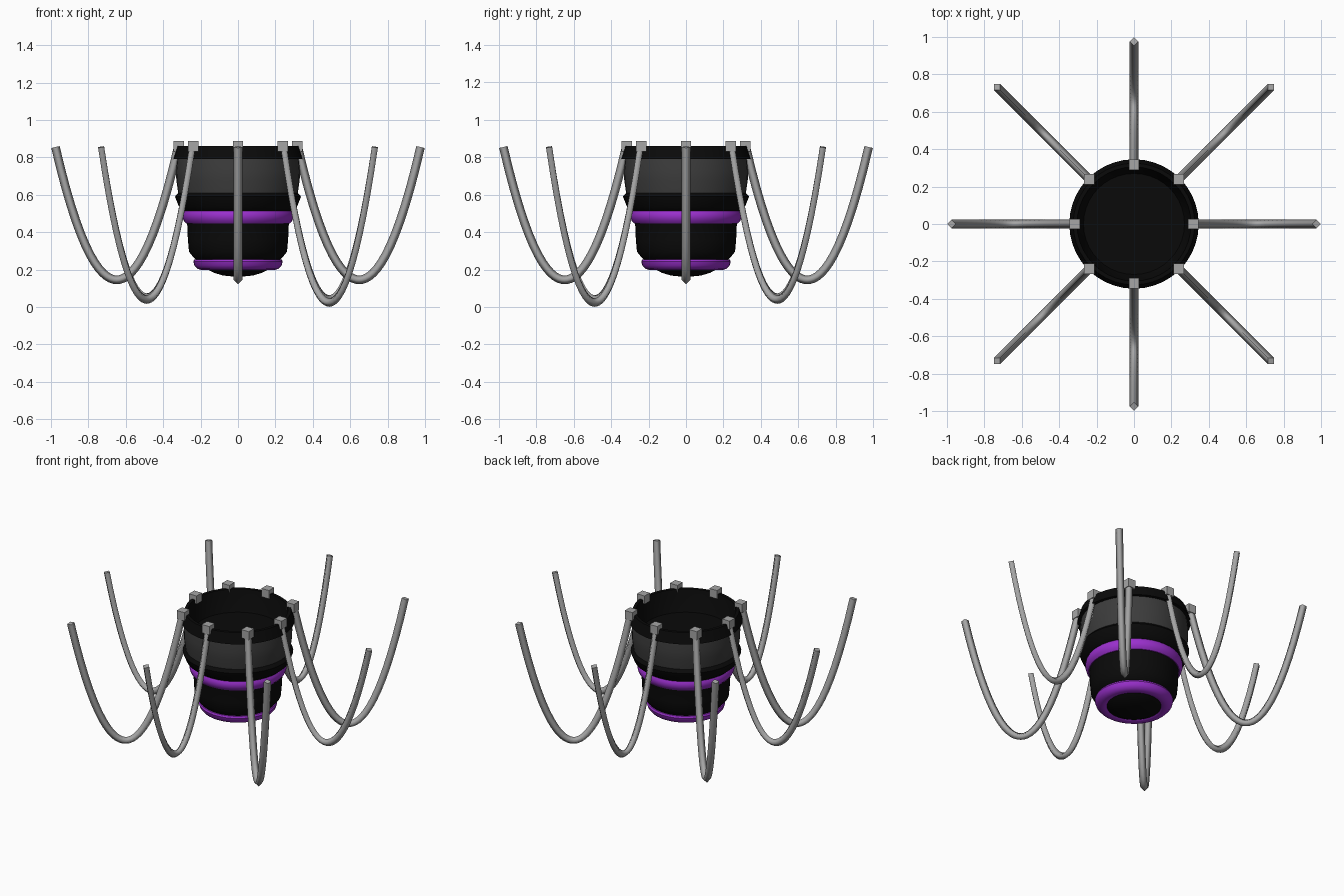
import bpy, bmesh, math
from mathutils import Vector

if "Cube" in bpy.data.objects:
    bpy.data.objects.remove(bpy.data.objects["Cube"])


def material(name, rgb):
    m = bpy.data.materials.new(name)
    m.diffuse_color = (*rgb, 1)
    m.use_nodes = True
    m.node_tree.nodes["Principled BSDF"].inputs["Base Color"].default_value = m.diffuse_color
    return m


BLACK = material("black", (0.003, 0.003, 0.003))
CHARCOAL = material("charcoal", (0.045, 0.045, 0.045))
PURPLE = material("purple", (0.33, 0.03, 0.62))
GREY = material("grey", (0.38, 0.38, 0.38))


def finish(bm, name, mats):
    bmesh.ops.recalc_face_normals(bm, faces=bm.faces)
    me = bpy.data.meshes.new(name)
    bm.to_mesh(me)
    bm.free()
    for m in mats:
        me.materials.append(m)
    ob = bpy.data.objects.new(name, me)
    bpy.context.collection.objects.link(ob)
    return ob


def lathe(name, profile, mats, closed=False, seg=40, rule=None):
    """Spin an (r, z) profile round the z axis."""
    bm = bmesh.new()
    rings = [[bm.verts.new((r * math.cos(2 * math.pi * i / seg),
                            r * math.sin(2 * math.pi * i / seg), z))
              for i in range(seg)] for r, z in profile]
    pairs = list(zip(rings, rings[1:]))
    if closed:
        pairs.append((rings[-1], rings[0]))
    for k, (a, b) in enumerate(pairs):
        for i in range(seg):
            j = (i + 1) % seg
            f = bm.faces.new((a[i], a[j], b[j], b[i]))
            f.material_index = rule(k) if rule else 0
    bmesh.ops.remove_doubles(bm, verts=bm.verts, dist=1e-5)
    ob = finish(bm, name, mats)
    bpy.context.view_layer.objects.active = ob
    ob.select_set(True)
    bpy.ops.object.shade_smooth_by_angle(angle=math.radians(35))
    ob.select_set(False)
    return ob


# Cup body: domed base, stepped wall, flared lip, charcoal bowl, collar, floor
body = [(0, 0.16), (0.08, 0.168), (0.13, 0.183), (0.17, 0.205), (0.20, 0.23),
        (0.235, 0.262), (0.262, 0.295), (0.268, 0.36), (0.272, 0.45),
        (0.29, 0.515), (0.315, 0.535), (0.337, 0.59), (0.32, 0.61),
        (0.33, 0.68), (0.331, 0.73), (0.325, 0.79), (0.346, 0.79),
        (0.325, 0.86), (0.305, 0.86), (0.29, 0.78), (0.27, 0.72), (0, 0.72)]
lathe("cup_body", body, [BLACK, CHARCOAL], rule=lambda k: 1 if 12 <= k <= 14 else 0)

# Purple trim bands
lathe("upper_band", [(0.25, 0.445), (0.277, 0.447), (0.291, 0.462), (0.297, 0.482),
                     (0.296, 0.50), (0.289, 0.514), (0.25, 0.514)], [PURPLE], True)
lathe("lower_band", [(0.160, 0.207), (0.172, 0.198), (0.195, 0.197), (0.217, 0.204),
                     (0.233, 0.222), (0.239, 0.242), (0.234, 0.254), (0.20, 0.256)],
      [PURPLE], True)


def leg(name, angle, r0, r1, top, low, half=0.023, steps=28):
    """Four-sided tube following a U-shaped curve in a radial plane."""
    out = Vector((math.cos(angle), math.sin(angle), 0))
    side = Vector((-out.y, out.x, 0))
    mid, w = (r0 + r1) / 2, (r1 - r0) / 2
    bm = bmesh.new()
    rings = []
    for i in range(steps + 1):
        t = 2 * i / steps - 1
        t = math.copysign(abs(t) ** 1.2, t)     # finer steps at the bend
        p = out * (mid + w * t) + Vector((0, 0, low + (top - low) * t * t))
        tan = (out * w + Vector((0, 0, 2 * (top - low) * t))).normalized()
        n = tan.cross(side)
        rings.append([bm.verts.new(p + d * half) for d in (n, side, -n, -side)])
    for a, b in zip(rings, rings[1:]):
        for i in range(4):
            j = (i + 1) % 4
            bm.faces.new((a[i], a[j], b[j], b[i])).smooth = True
    for ring in (rings[0], rings[-1]):
        cap = bm.faces.new(ring)
        for e in cap.edges:
            e.smooth = False
    finish(bm, name, [GREY])


# Eight curved legs, each with a cube joint on the rim
diagonal_low = {1: 0.04, 3: 0.05, 5: 0.04, 7: 0.024}
for k in range(8):
    a = k * math.pi / 4
    if k % 2:
        leg(f"leg_{k + 1}", a, 0.345, 1.035, 0.855, diagonal_low[k])
        r = 0.24 * math.sqrt(2)
    else:
        leg(f"leg_{k + 1}", a, 0.32, 0.976, 0.855, 0.145)
        r = 0.317
    bm = bmesh.new()
    bmesh.ops.create_cube(bm, size=0.056)
    joint = finish(bm, f"leg_joint_{k + 1}", [GREY])
    joint.location = (r * math.cos(a), r * math.sin(a), 0.86)
